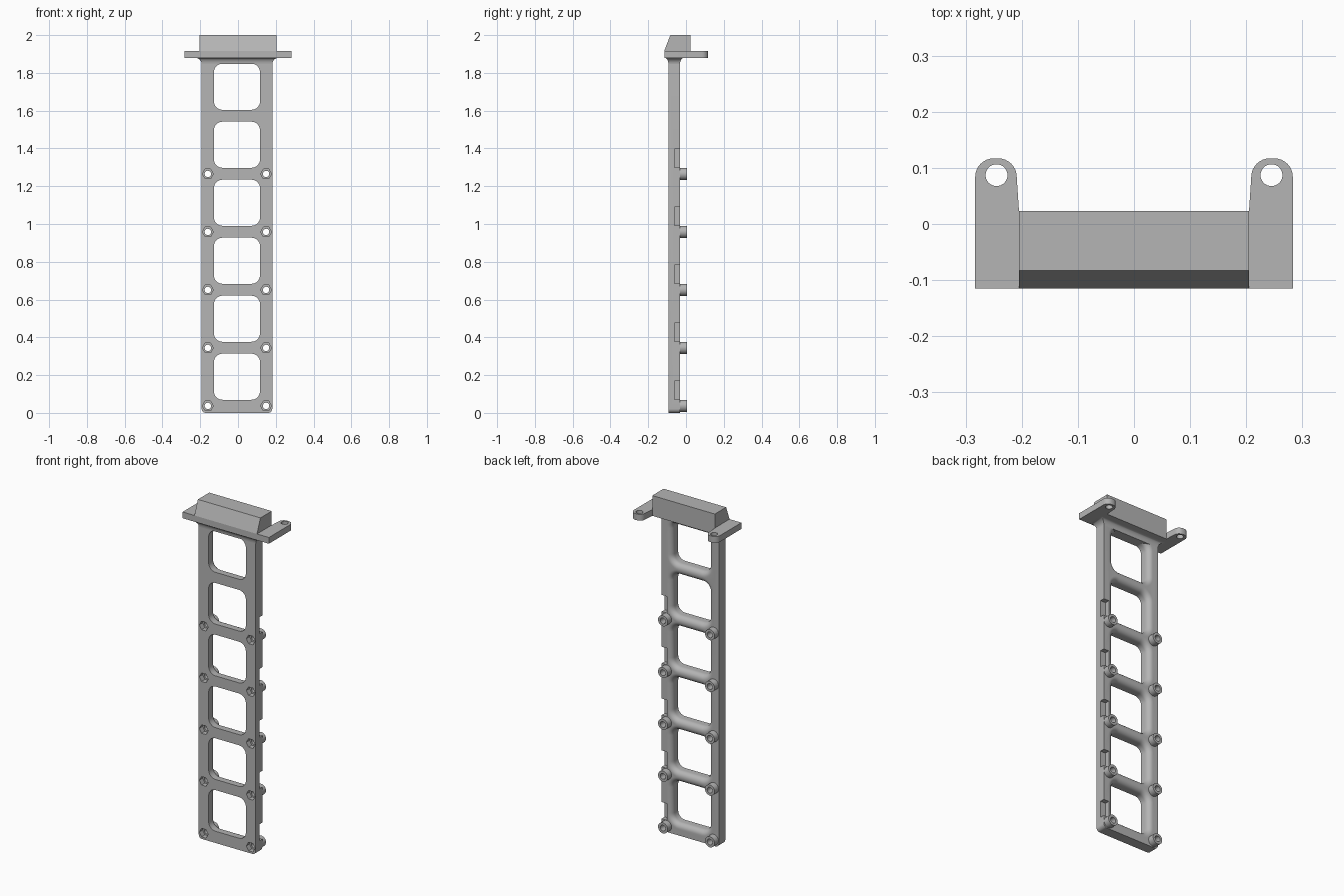
import bpy, bmesh
from math import sin, cos, pi, radians
from mathutils import Vector

if "Cube" in bpy.data.objects:
    bpy.data.objects.remove(bpy.data.objects["Cube"], do_unlink=True)

grey = bpy.data.materials.new("plain grey")
grey.use_nodes = True
grey.diffuse_color = (0.46, 0.46, 0.46, 1)
grey.node_tree.nodes["Principled BSDF"].inputs["Base Color"].default_value = grey.diffuse_color

CX = -0.0055                       # frame centre line
FRONT, BACK = -0.093, -0.032       # frame depth
PITCH, HALF_W, WIN = 0.307, 0.187, 0.122
FLANGE_LOW, FLANGE_TOP = 1.88, 1.917


def build(name, lofts):
    """One object from closed lofts, each a list of equal-length point rings."""
    bm = bmesh.new()
    for rings in lofts:
        loops = [[bm.verts.new(p) for p in ring] for ring in rings]
        for a, b in zip(loops, loops[1:]):
            for i in range(len(a)):
                j = (i + 1) % len(a)
                bm.faces.new((a[i], a[j], b[j], b[i]))
        bm.faces.new(loops[0])
        bm.faces.new(loops[-1])
    bmesh.ops.recalc_face_normals(bm, faces=bm.faces)
    mesh = bpy.data.meshes.new(name)
    bm.to_mesh(mesh)
    bm.free()
    obj = bpy.data.objects.new(name, mesh)
    obj.data.materials.append(grey)
    bpy.context.collection.objects.link(obj)
    return obj


def combine(target, other, operation):
    """Apply a boolean and drop the helper."""
    mod = target.modifiers.new("boolean", "BOOLEAN")
    mod.operation, mod.object, mod.solver = operation, other, "EXACT"
    bpy.context.view_layer.objects.active = target
    bpy.ops.object.modifier_apply(modifier=mod.name)
    bpy.data.objects.remove(other, do_unlink=True)


def smooth(obj):
    bpy.ops.object.select_all(action="DESELECT")
    obj.select_set(True)
    bpy.context.view_layer.objects.active = obj
    bpy.ops.object.shade_smooth_by_angle(angle=radians(30))


def arc(cx, cz, r, start, steps=8):
    return [(cx + r * cos(start + k * pi / 2 / steps), cz + r * sin(start + k * pi / 2 / steps))
            for k in range(steps + 1)]


def rounded_rect(cx, cz, hx, hz, r, y):
    """Rounded rectangle facing the front."""
    pts = []
    for q, (sx, sz) in enumerate([(1, 1), (-1, 1), (-1, -1), (1, -1)]):
        pts += arc(cx + sx * (hx - r), cz + sz * (hz - r), r, q * pi / 2)
    return [(x, y, z) for x, z in pts]


def disc(cx, cz, r, y, n=32):
    return [(cx + r * cos(2 * pi * k / n), y, cz + r * sin(2 * pi * k / n)) for k in range(n)]


def box(x0, x1, y0, y1, z0, z1):
    return [[(x0, y0, z), (x1, y0, z), (x1, y1, z), (x0, y1, z)] for z in (z0, z1)]


# Long ladder frame
frame = build("ladder_frame", [[rounded_rect(CX, 0.95, HALF_W, 0.95, 0.022, y) for y in (FRONT, BACK)]])

# Windows, sharp at the front and flared round at the back
FLARE = 0.03
windows = []
for k in range(6):
    z = 0.1915 + k * PITCH
    rings = [rounded_rect(CX, z, WIN, WIN, 0.045, FRONT - 0.05)]
    for s in range(9):
        t = s * pi / 16
        grow = FLARE * (1 - cos(t))
        rings.append(rounded_rect(CX, z, WIN + grow, WIN + grow, 0.045 + grow,
                                  BACK - FLARE + FLARE * sin(t)))
    rings.append(rounded_rect(CX, z, WIN + FLARE, WIN + FLARE, 0.045 + FLARE, BACK + 0.05))
    windows.append(rings)
combine(frame, build("window_cutter", windows), "DIFFERENCE")

# Notches in the back outer edge of the left rail
combine(frame, build("notch_cutter", [
    box(0.147, 0.3, -0.06, 0.1, 0.07 + k * PITCH, 0.168 + k * PITCH) for k in range(5)]), "DIFFERENCE")

# Screw bosses with through holes and hexagonal nut pockets
spots = [(CX + side * 0.154, 0.037 + k * PITCH) for k in range(5) for side in (-1, 1)]
combine(frame, build("boss", [[disc(x, z, 0.0315, y) for y in (-0.075, 0.005)]
                              for x, z in spots]), "UNION")
combine(frame, build("hole_cutter", [[disc(x, z, 0.017, y) for y in (-0.2, 0.1)]
                                     for x, z in spots]), "DIFFERENCE")
combine(frame, build("nut_cutter", [[disc(x, z, 0.029, y, 6) for y in (-0.2, -0.062)]
                                    for x, z in spots]), "DIFFERENCE")
smooth(frame)

# Flared collar where the frame meets the flange
rings = []
for s in range(9):
    t = s * pi / 16
    d, e = 0.035 * (1 - cos(t)), 0.022 * (1 - cos(t))
    z = 1.846 + (FLANGE_LOW - 1.846) * sin(t)
    rings.append([(CX - HALF_W - d, FRONT - e, z), (CX + HALF_W + d, FRONT - e, z),
                  (CX + HALF_W + d, BACK + e, z), (CX - HALF_W - d, BACK + e, z)])
smooth(build("flange_collar", [rings]))

# Mounting flange with two rounded ears
right_half = [(0.283, -0.115)] + arc(0.250, 0.084, 0.033, 0) + arc(0.242, 0.084, 0.033, pi / 2)
right_half += [(0.205, 0.023)]
outline = right_half + [(-x, y) for x, y in reversed(right_half)]
flange = build("mounting_flange", [[[(x, y, z) for x, y in outline] for z in (FLANGE_LOW, FLANGE_TOP)]])
ear_holes = [[[(side * 0.245 + x, 0.087 + y, z) for x, _, y in disc(0, 0, 0.0195, 0)]
              for z in (1.8, 2)] for side in (-1, 1)]
combine(flange, build("ear_hole_cutter", ear_holes), "DIFFERENCE")
smooth(flange)

# Top block with a sloping front
profile = [(-0.115, FLANGE_TOP), (-0.083, 2), (0.023, 2), (0.023, FLANGE_TOP)]
build("top_block", [[[(x, y, z) for y, z in profile] for x in (-0.205, 0.205)]])
